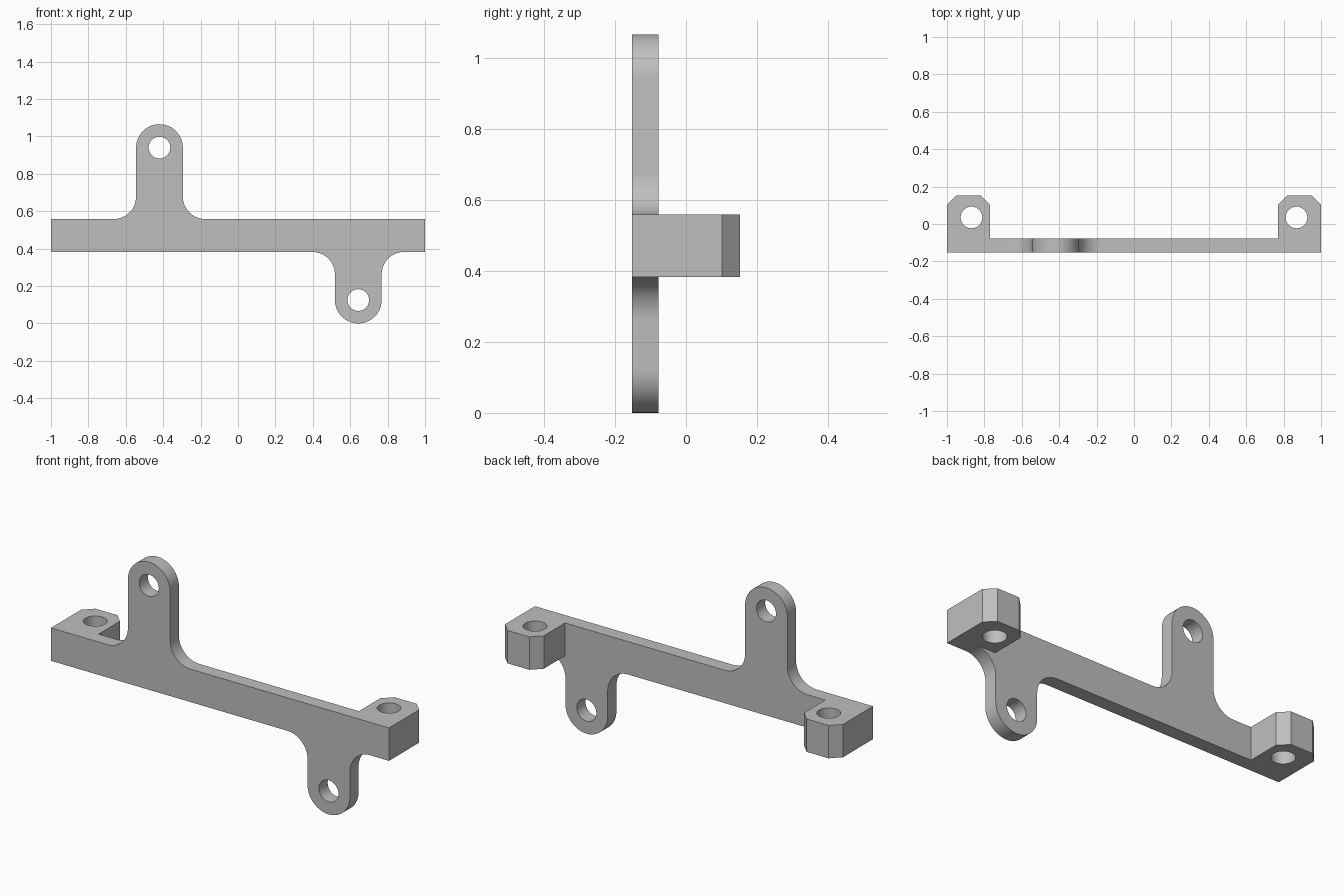
import bpy, bmesh
from math import cos, sin, pi, radians
from mathutils import Vector

cube = bpy.data.objects.get("Cube")
if cube:
    bpy.data.objects.remove(cube, do_unlink=True)

grey = bpy.data.materials.new("light grey")
grey.use_nodes = True
colour = (0.52, 0.52, 0.52, 1)
grey.diffuse_color = colour
grey.node_tree.nodes["Principled BSDF"].inputs["Base Color"].default_value = colour

FRONT, PLATE_BACK, BACK = -0.152, -0.078, 0.152
LOW, HIGH = 0.382, 0.558
TAB_R, FILLET, HOLE_R = 0.125, 0.12, 0.058
UP_X, UP_Z = -0.42, 0.94
DOWN_X, DOWN_Z = 0.643, TAB_R


def arc(cx, cy, r, start, end, steps=14):
    """Points along an arc, angles in degrees."""
    angles = [radians(start + (end - start) * i / steps) for i in range(steps + 1)]
    return [(cx + r * cos(a), cy + r * sin(a)) for a in angles]


def prism(name, points, axis, start, end):
    """Extrude a flat outline along y or z."""
    bm = bmesh.new()
    place = (lambda a, b: (a, start, b)) if axis == "y" else (lambda a, b: (a, b, start))
    face = bm.faces.new([bm.verts.new(place(a, b)) for a, b in points])
    grown = bmesh.ops.extrude_face_region(bm, geom=[face])["geom"]
    shift = Vector((0, end - start, 0)) if axis == "y" else Vector((0, 0, end - start))
    bmesh.ops.translate(bm, vec=shift, verts=[v for v in grown if isinstance(v, bmesh.types.BMVert)])
    bmesh.ops.recalc_face_normals(bm, faces=bm.faces)
    mesh = bpy.data.meshes.new(name)
    bm.to_mesh(mesh)
    bm.free()
    mesh.materials.append(grey)
    obj = bpy.data.objects.new(name, mesh)
    bpy.context.collection.objects.link(obj)
    return obj


def combine(target, other, operation):
    """Apply a boolean and discard the second solid."""
    mod = target.modifiers.new("join", "BOOLEAN")
    mod.operation, mod.solver, mod.object = operation, "EXACT", other
    bpy.context.view_layer.objects.active = target
    bpy.ops.object.modifier_apply(modifier=mod.name)
    bpy.data.objects.remove(other, do_unlink=True)


def drill(target, x, y, axis, start, end):
    circle = arc(x, y, HOLE_R, 0, 360, 40)[:-1]
    combine(target, prism("hole_cutter", circle, axis, start, end), "DIFFERENCE")


# Front plate: bar with a rounded, filleted tab above and below
reach = TAB_R + FILLET
outline = [(-1, LOW)]
outline += arc(DOWN_X - reach, LOW - FILLET, FILLET, 90, 0)
outline += arc(DOWN_X, DOWN_Z, TAB_R, 180, 360, 28)
outline += arc(DOWN_X + reach, LOW - FILLET, FILLET, 180, 90)
outline += [(1, LOW), (1, HIGH)]
outline += arc(UP_X + reach, HIGH + FILLET, FILLET, 270, 180)
outline += arc(UP_X, UP_Z, TAB_R, 0, 180, 28)
outline += arc(UP_X - reach, HIGH + FILLET, FILLET, 0, -90)
outline += [(-1, HIGH)]
bracket = prism("mounting_bracket", outline, "y", FRONT, PLATE_BACK)

# Chamfered end lugs with vertical holes
for side in (-1, 1):
    lug = [(1, FRONT), (1, 0.102), (0.95, BACK), (0.82, BACK), (0.77, 0.102), (0.77, FRONT)]
    lug = [(side * x, y) for x, y in lug]
    combine(bracket, prism("lug", lug, "z", LOW, HIGH), "UNION")
    drill(bracket, side * 0.869, 0.035, "z", LOW - 0.1, HIGH + 0.1)

# Tab holes
for x, z in ((UP_X, UP_Z), (DOWN_X, DOWN_Z)):
    drill(bracket, x, z, "y", FRONT - 0.1, PLATE_BACK + 0.1)

# Smooth the curves, keep the edges crisp
bpy.ops.object.select_all(action="DESELECT")
bracket.select_set(True)
bpy.context.view_layer.objects.active = bracket
bpy.ops.object.shade_smooth_by_angle(angle=radians(30))
